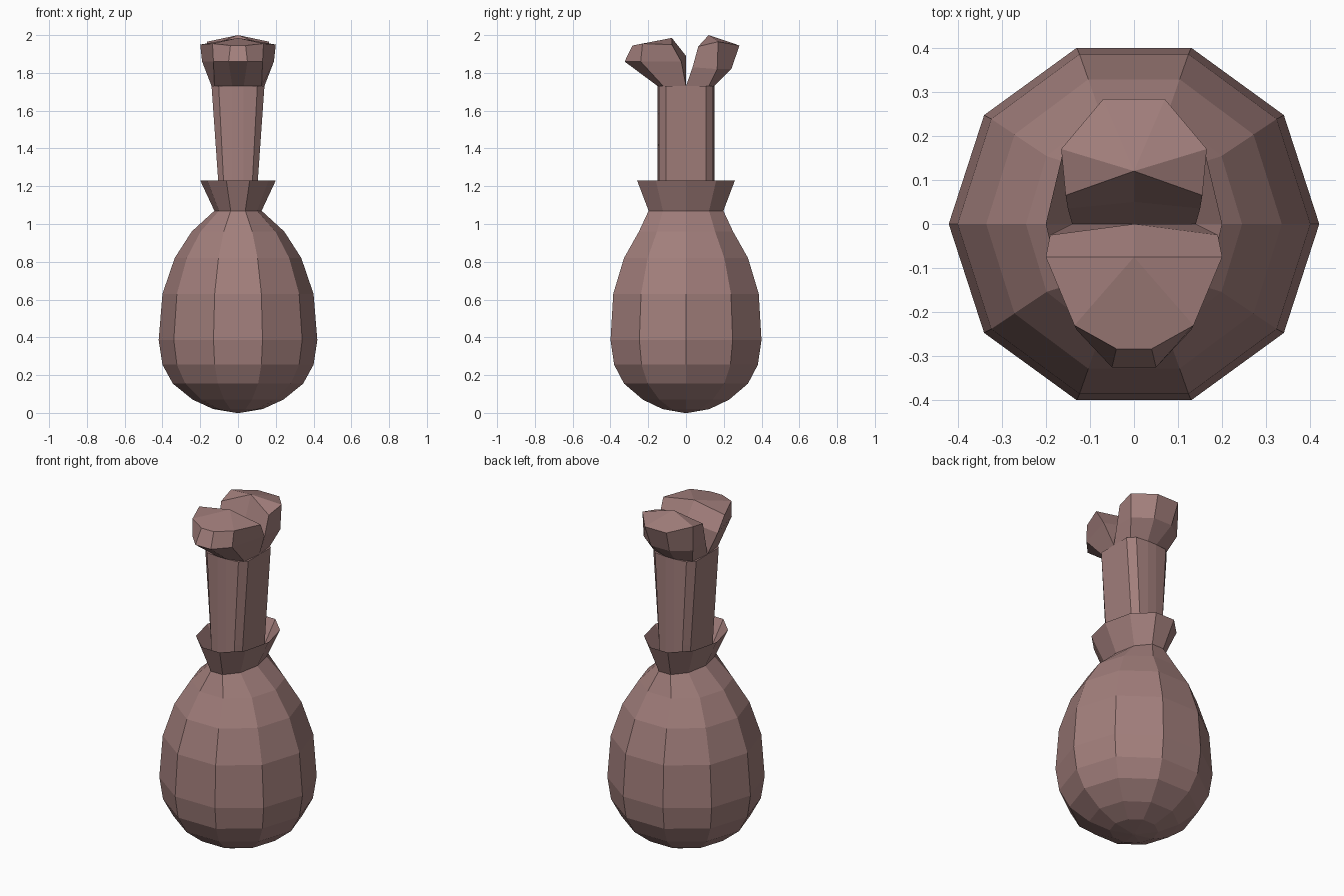
import bpy
from math import cos, sin, pi

if "Cube" in bpy.data.objects:
    bpy.data.objects.remove(bpy.data.objects["Cube"])

mat = bpy.data.materials.new("dusty_pink")
mat.diffuse_color = (0.36, 0.21, 0.20, 1)
mat.use_nodes = True
mat.node_tree.nodes["Principled BSDF"].inputs["Base Color"].default_value = mat.diffuse_color


def loft(name, rings, start=None, fan_end=False, cap_end=False):
    """Skin equal-length rings; optionally close start/end."""
    n = len(rings[0])
    verts = [p for r in rings for p in r]
    faces = []
    for k in range(len(rings) - 1):
        for i in range(n):
            j = (i + 1) % n
            faces.append((k * n + i, k * n + j, (k + 1) * n + j, (k + 1) * n + i))
    if start:
        faces.append(tuple(reversed(range(n))))
    top = (len(rings) - 1) * n
    if fan_end:
        faces += [(top, top + i, top + i + 1) for i in range(1, n - 1)]
    if cap_end:
        faces.append(tuple(range(top, top + n)))
    me = bpy.data.meshes.new(name)
    me.from_pydata(verts, [], faces)
    me.update()
    ob = bpy.data.objects.new(name, me)
    me.materials.append(mat)
    bpy.context.collection.objects.link(ob)
    return ob


def decagon(rx, ry, z):
    return [(rx * cos(i * pi / 5), ry * sin(i * pi / 5), z) for i in range(10)]


# Meat body: ten-sided egg that narrows to an oval neck
body = [(0.13, 0.13, 0.02), (0.24, 0.24, 0.07), (0.345, 0.345, 0.155),
        (0.40, 0.40, 0.255), (0.42, 0.42, 0.385), (0.40, 0.405, 0.63),
        (0.335, 0.345, 0.82), (0.245, 0.262, 0.96), (0.125, 0.208, 1.07)]
loft("meat_body", [decagon(0.01, 0.01, 0.0)] + [decagon(*r) for r in body],
     start=True, cap_end=True)

# Flared cuff, hollow inside
loft("cuff", [decagon(0.125, 0.208, 1.07), decagon(0.20, 0.272, 1.23),
              decagon(0.115, 0.19, 1.08)])


# Bone shaft: flat-sided section, slightly wider at the top
def shaft_ring(wx, z):
    q = [(wx, 0.105), (wx * 0.73, 0.142), (0.028, 0.15)]
    right_back = q + [(-x, y) for x, y in reversed(q)]
    return [(x, y, z) for x, y in right_back + [(-x, -y) for x, y in right_back]]


loft("bone_shaft", [shaft_ring(0.098, 1.07), shaft_ring(0.105, 1.23),
                    shaft_ring(0.14, 1.73)], start=True, cap_end=True)


# Split bone ends: half rings mirrored in x
def knob(name, halves, flip):
    rings = []
    for h in halves:
        ring = h + [(-x, y, z) for x, y, z in reversed(h[1:])]
        rings.append([ring[0]] + ring[:0:-1] if flip else ring)
    return loft(name, rings, start=True, fan_end=True)


knob("bone_knob_front", [
    [(0, 0, 1.73), (0.14, 0, 1.73), (0.125, -0.12, 1.73), (0.03, -0.15, 1.73)],
    [(0, 0, 1.89), (0.19, -0.025, 1.86), (0.13, -0.24, 1.86), (0.05, -0.325, 1.86)],
    [(0, -0.075, 1.985), (0.20, -0.075, 1.95), (0.135, -0.23, 1.955), (0.04, -0.283, 1.945)],
], True)
knob("bone_knob_back", [
    [(0, 0, 1.73), (0.14, 0, 1.73), (0.125, 0.12, 1.73), (0.03, 0.15, 1.73)],
    [(0, 0.05, 1.84), (0.15, 0.035, 1.83), (0.16, 0.165, 1.82), (0.06, 0.24, 1.82)],
    [(0, 0.12, 2.0), (0.155, 0.065, 1.94), (0.165, 0.17, 1.965), (0.07, 0.283, 1.945)],
], False)
